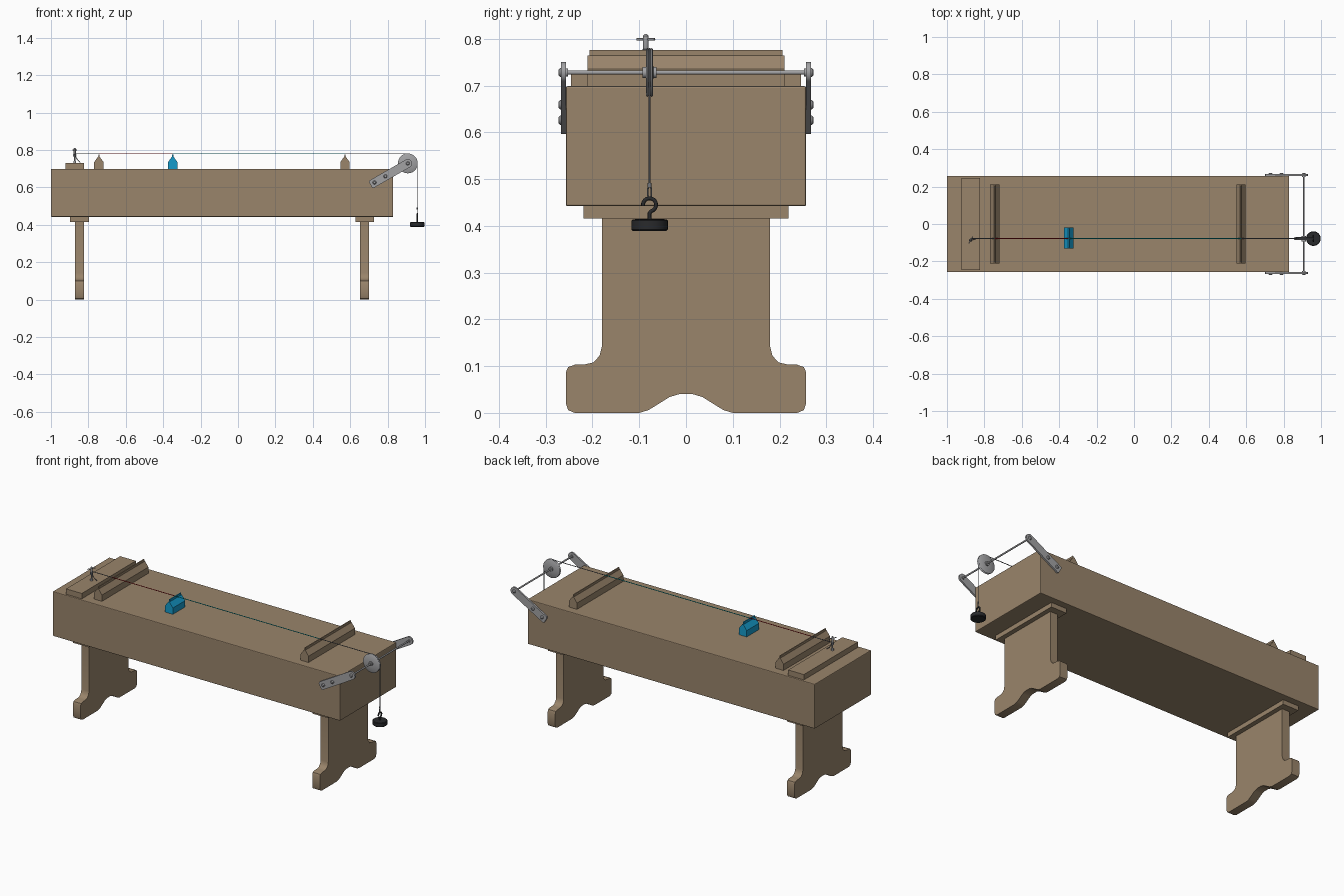
import bpy, bmesh, math
from mathutils import Vector

if "Cube" in bpy.data.objects:
    bpy.data.objects.remove(bpy.data.objects["Cube"])


def material(name, r, g, b):
    m = bpy.data.materials.new(name)
    m.diffuse_color = (r, g, b, 1)
    m.use_nodes = True
    m.node_tree.nodes["Principled BSDF"].inputs["Base Color"].default_value = m.diffuse_color
    return m


WOOD = material("wood_brown", 0.32, 0.232, 0.146)
BLUE = material("slider_blue", 0.008, 0.33, 0.60)
METAL = material("metal_grey", 0.36, 0.36, 0.37)
DARK = material("dark_iron", 0.022, 0.023, 0.025)
WIRE = material("wire_grey", 0.17, 0.18, 0.20)
RED = material("string_red", 0.5, 0.01, 0.015)
TEAL = material("string_teal", 0.0, 0.45, 0.5)


def finish(name, bm, mat, smooth=False, bevel=0):
    bmesh.ops.recalc_face_normals(bm, faces=bm.faces)
    me = bpy.data.meshes.new(name)
    bm.to_mesh(me)
    bm.free()
    ob = bpy.data.objects.new(name, me)
    bpy.context.collection.objects.link(ob)
    me.materials.append(mat)
    if bevel:
        mod = ob.modifiers.new("bevel", "BEVEL")
        mod.width, mod.segments = bevel, 2
    if smooth:
        bpy.ops.object.select_all(action='DESELECT')
        ob.select_set(True)
        bpy.context.view_layer.objects.active = ob
        bpy.ops.object.shade_smooth_by_angle(angle=math.radians(35))
    return ob


def prism(name, pts, lo, hi, axis, mat, smooth=False, bevel=0):
    """Extrude an outline along x (points are y,z) or y (points are x,z)."""
    bm = bmesh.new()
    put = (lambda p, d: (d, p[0], p[1])) if axis == 'x' else (lambda p, d: (p[0], d, p[1]))
    f = bm.faces.new([bm.verts.new(put(p, lo)) for p in pts])
    ext = bmesh.ops.extrude_face_region(bm, geom=[f])
    vs = [g for g in ext["geom"] if isinstance(g, bmesh.types.BMVert)]
    bmesh.ops.translate(bm, verts=vs, vec=put((0, 0), hi - lo))
    return finish(name, bm, mat, smooth, bevel)


def box(name, x0, x1, y0, y1, z0, z1, mat, bevel=0):
    return prism(name, [(x0, z0), (x1, z0), (x1, z1), (x0, z1)], y0, y1, 'y', mat, bevel=bevel)


def lathe(name, origin, direction, profile, mat, n=32):
    """Turn a (radius, distance) profile about an axis."""
    bm = bmesh.new()
    q = Vector(direction).normalized().to_track_quat('Z', 'Y')
    rings = [[bm.verts.new(Vector(origin) + q @ Vector(
        (r * math.cos(2 * math.pi * i / n), r * math.sin(2 * math.pi * i / n), h)))
        for i in range(n)] for r, h in profile]
    for a, b in zip(rings, rings[1:]):
        for i in range(n):
            bm.faces.new((a[i], a[(i + 1) % n], b[(i + 1) % n], b[i]))
    bm.faces.new(rings[0])
    bm.faces.new(rings[-1])
    return finish(name, bm, mat, True)


def rod(name, a, b, r, mat, n=16):
    d = Vector(b) - Vector(a)
    return lathe(name, a, d, [(r, 0), (r, d.length)], mat, n)


def tube(name, pts, r, mat):
    cu = bpy.data.curves.new(name, 'CURVE')
    cu.dimensions = '3D'
    cu.bevel_depth, cu.bevel_resolution, cu.use_fill_caps = r, 2, True
    sp = cu.splines.new('POLY')
    sp.points.add(len(pts) - 1)
    for p, c in zip(sp.points, pts):
        p.co = (*c, 1)
    cu.materials.append(mat)
    ob = bpy.data.objects.new(name, cu)
    bpy.context.collection.objects.link(ob)
    return ob


# Sound box and tail block
box("sound_box", -1.0, 0.83, -0.257, 0.257, 0.442, 0.699, WOOD, 0.004)
box("tail_block", -0.923, -0.823, -0.246, 0.246, 0.697, 0.73, WOOD)

# Shaped legs with cap boards
half = [(0.18, 0.42), (0.18, 0.142), (0.185, 0.122), (0.198, 0.108), (0.215, 0.104),
        (0.238, 0.103), (0.252, 0.098), (0.257, 0.087), (0.257, 0.02), (0.252, 0.006),
        (0.238, 0.0), (0.10, 0.0), (0.08, 0.006), (0.035, 0.034), (0.015, 0.04)]
outline = half + [(-y, z) for y, z in reversed(half)]
for side, x in (("left", -0.847), ("right", 0.677)):
    prism(side + "_leg", outline, x - 0.024, x + 0.024, 'x', WOOD, True)
    box(side + "_leg_cap", x - 0.05, x + 0.05, -0.219, 0.219, 0.416, 0.444, WOOD)


# Bridges: a gabled bar with a thin saddle along the ridge
def bridge(name, x, y0, y1, mat):
    prism(name, [(x - 0.025, 0.698), (x + 0.025, 0.698), (x + 0.025, 0.735),
                 (x + 0.004, 0.764), (x - 0.004, 0.764), (x - 0.025, 0.735)], y0, y1, 'y', mat)
    box(name + "_saddle", x - 0.003, x + 0.003, y0 + 0.005, y1 - 0.005, 0.76, 0.776, mat)


bridge("left_bridge", -0.744, -0.211, 0.211, WOOD)
bridge("right_bridge", 0.572, -0.211, 0.211, WOOD)
bridge("sliding_bridge", -0.349, -0.13, -0.018, BLUE)

# String in coloured lengths
SY, SZ, PX, PZ, PR = -0.078, 0.779, 0.908, 0.728, 0.051
for name, a, b, mat in (("string_tail", -0.872, -0.744, WIRE), ("string_red_part", -0.744, -0.349, RED),
                        ("string_teal_part", -0.349, 0.572, TEAL), ("string_head", 0.572, PX, WIRE)):
    rod(name, (a, SY, SZ), (b, SY, SZ), 0.002, mat, 8)
arc = [(PX + PR * math.sin(t * math.pi / 20), SY, PZ + PR * math.cos(t * math.pi / 20)) for t in range(11)]
tube("string_drop", arc + [(PX + PR, SY, 0.485)], 0.002, WIRE)

# Tuning peg with crossbar and loose wire end
peg = (-0.873, SY - 0.008)
lathe("tuning_peg", (*peg, 0.728), (0, 0, 1),
      [(0.007, 0), (0.007, 0.012), (0.004, 0.014), (0.004, 0.04), (0.006, 0.044), (0.006, 0.078), (0.003, 0.082)], METAL, 16)
rod("peg_crossbar", (peg[0] - 0.011, peg[1] - 0.019, 0.799), (peg[0] + 0.011, peg[1] + 0.019, 0.799), 0.0025, METAL)
tube("peg_winding", [(peg[0] + 0.007 * math.cos(t * 0.6), peg[1] + 0.007 * math.sin(t * 0.6), 0.764 + t * 0.0004)
                     for t in range(36)] + [(-0.866, SY, SZ)], 0.0018, WIRE)
tube("loose_wire_end", [(-0.868, peg[1], 0.764), (-0.857, SY - 0.004, 0.745), (-0.843, SY, 0.733)], 0.002, WIRE)

# Pulley arms, screws and axle
ax, az = 0.722, 0.621
ang = math.atan2(PZ - az, PX - ax)
length = math.hypot(PX - ax, PZ - az)
local = [(length + 0.023 * math.cos(t), 0.023 * math.sin(t))
         for t in (-math.pi / 2 + math.pi * i / 14 for i in range(15))]
local += [(-0.009, 0.023), (-0.015, 0.017), (-0.015, -0.017), (-0.009, -0.023)]
arm = [(ax + u * math.cos(ang) - v * math.sin(ang), az + u * math.sin(ang) + v * math.cos(ang)) for u, v in local]
for side, s in (("front", -1), ("back", 1)):
    prism(side + "_arm", arm, min(s * 0.257, s * 0.267), max(s * 0.257, s * 0.267), 'y', METAL, True)
    for i, (x, z) in enumerate(((0.73, 0.626), (0.788, 0.659), (PX, PZ))):
        lathe(f"{side}_screw_{i + 1}", (x, s * 0.265, z), (0, s, 0),
              [(0.010, 0), (0.010, 0.004), (0.006, 0.008)], METAL, 20)
    rod(side + "_axle_collar", (PX, s * 0.252, PZ), (PX, s * 0.259, PZ), 0.009, METAL)
rod("axle", (PX, -0.266, PZ), (PX, 0.266, PZ), 0.0045, METAL)

# Grooved pulley wheel
lathe("pulley_wheel", (PX, SY - 0.015, PZ), (0, 1, 0),
      [(0.012, 0), (0.012, 0.007), (0.05, 0.008), (0.053, 0.010), (0.047, 0.015), (0.053, 0.020),
       (0.05, 0.022), (0.012, 0.023), (0.012, 0.030)], METAL, 40)

# Hanging weight, hook and string loop
WX = PX + PR
lathe("weight", (WX, SY, 0.389), (0, 0, 1),
      [(0.036, 0), (0.039, 0.003), (0.039, 0.022), (0.036, 0.025), (0.008, 0.026)], DARK, 40)
hook = [(WX, SY, 0.41), (WX, SY, 0.427)]
hook += [(WX, SY + 0.014 * math.cos(t), 0.445 + 0.014 * math.sin(t))
         for t in (math.radians(-75 + 19 * i) for i in range(15))]
tube("weight_hook", hook, 0.0042, DARK)
tube("string_loop", [(WX, SY + 0.004 * math.sin(t), 0.472 + 0.015 * math.cos(t))
                     for t in (2 * math.pi * i / 16 for i in range(17))], 0.0018, WIRE)
rod("string_knot", (WX, SY, 0.482), (WX, SY, 0.492), 0.004, WIRE)
